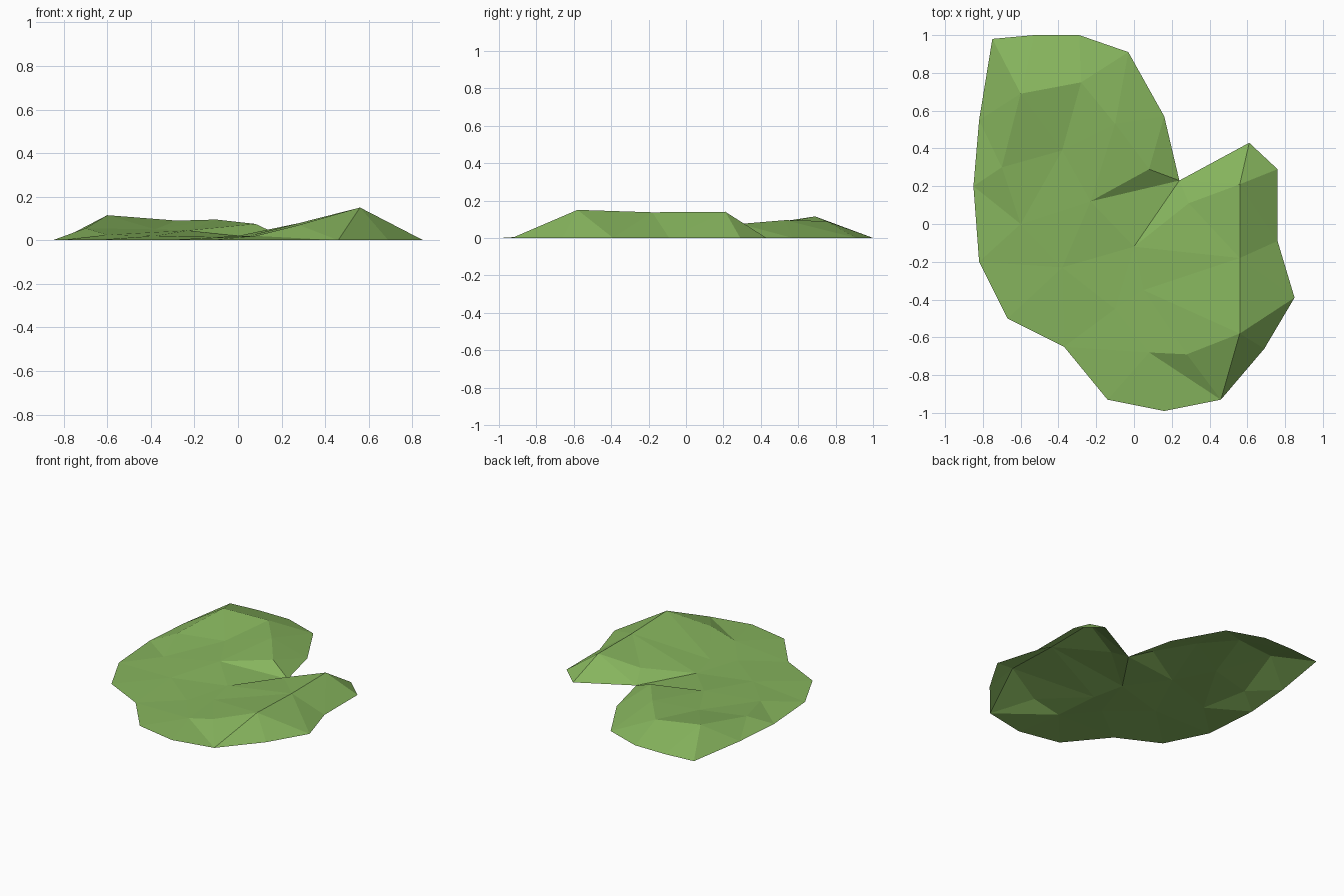
import bpy
import bmesh
from mathutils import Vector
from mathutils.geometry import delaunay_2d_cdt

cube = bpy.data.objects.get("Cube")
if cube:
    bpy.data.objects.remove(cube, do_unlink=True)

# Rim of the pad, lying on the ground, counterclockwise from the notch
rim = [(.16, .57), (-.03, .91), (-.29, 1), (-.53, 1), (-.75, .98), (-.82, .55),
       (-.85, .2), (-.82, -.2), (-.67, -.5), (-.37, -.65), (-.14, -.93),
       (.16, -.99), (.46, -.93), (.69, -.66), (.85, -.39), (.76, -.09),
       (.76, .29), (.61, .43), (.24, .23)]
rim_names = {"lobe_back": 1, "front_corner": 12, "ridge_toe": 17, "notch": 18}

# Raised points of the leaf: x, y, height
raised = {
    "ridge_front": (.56, -.58, .15),
    "ridge_middle": (.56, -.18, .137),
    "ridge_back": (.56, .21, .14),
    "fold_middle": (.29, .11, .07),
    "fold_end": (0, -.12, .02),
    "hollow_front": (.08, -.68, .02),
    "slope_front": (.28, -.69, .07),
    "slit_end": (-.23, .12, .045),
    "slit_lip": (.08, .29, .075),
    "lobe_inner": (-.1, .53, .095),
    "lobe_crest": (-.28, .75, .09),
    "lobe_peak": (-.6, .69, .115),
    "lobe_hollow": (-.38, .39, .05),
    "side_bump": (-.7, .3, .055),
    "side_dip": (-.6, 0, .025),
    "centre_left": (-.38, -.23, .02),
    "centre_front": (-.1, -.45, .015),
    "centre_right": (.05, -.35, .02),
}

# Folds that must stay sharp edges in the mesh
folds = [
    "front_corner ridge_front ridge_middle ridge_back ridge_toe",
    "ridge_back fold_middle fold_end",
    "fold_middle notch fold_end slit_end notch slit_lip slit_end",
    "slit_lip lobe_inner lobe_crest lobe_peak",
    "lobe_crest lobe_back",
    "front_corner hollow_front slope_front ridge_front",
    "front_corner slope_front",
    "lobe_peak lobe_hollow slit_end",
]

index = dict(rim_names)
points = [(x, y, 0) for x, y in rim]
for name, point in raised.items():
    index[name] = len(points)
    points.append(point)

edges = []
for chain in folds:
    names = chain.split()
    edges += [(index[a], index[b]) for a, b in zip(names, names[1:])]

# Triangulate the leaf inside its rim, then lift each point to its height
flat = [Vector(p[:2]) for p in points]
verts, _, faces, origins, _, _ = delaunay_2d_cdt(
    flat, edges, [list(range(len(rim)))], 1, 1e-5)

bm = bmesh.new()
made = [bm.verts.new((v.x, v.y, points[o[0]][2] if o else 0))
        for v, o in zip(verts, origins)]
for face in faces:
    bm.faces.new([made[i] for i in face])
bm.normal_update()
bmesh.ops.reverse_faces(bm, faces=[f for f in bm.faces if f.normal.z < 0])

mesh = bpy.data.meshes.new("lily_pad_leaf")
bm.to_mesh(mesh)
bm.free()

# Leaf colour
green = bpy.data.materials.new("leaf_green")
green.use_nodes = True
colour = (.24, .46, .11, 1)
green.diffuse_color = colour
green.node_tree.nodes["Principled BSDF"].inputs["Base Color"].default_value = colour
mesh.materials.append(green)

leaf = bpy.data.objects.new("lily_pad_leaf", mesh)
bpy.context.collection.objects.link(leaf)
